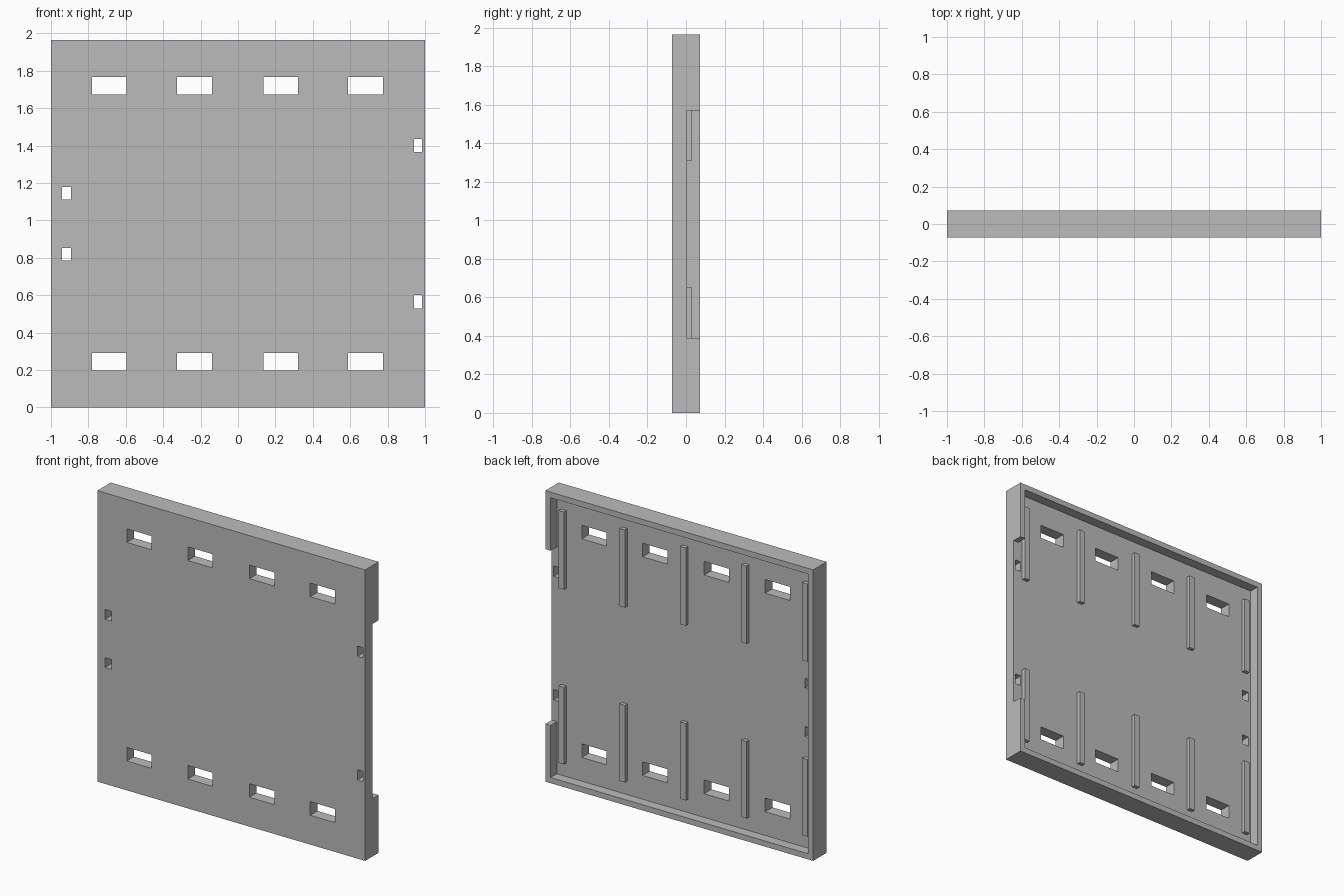
import bpy
import bmesh
from mathutils import Matrix, Vector

cube = bpy.data.objects.get("Cube")
if cube:
    bpy.data.objects.remove(cube, do_unlink=True)

H = 1.965          # panel height
D = 0.0715         # half depth
FACE = 0.005       # back surface of the plate
RIM = 0.038        # rim thickness

grey = bpy.data.materials.new("plain grey")
grey.use_nodes = True
grey.diffuse_color = (0.5, 0.5, 0.5, 1)
grey.node_tree.nodes["Principled BSDF"].inputs["Base Color"].default_value = (0.5, 0.5, 0.5, 1)


def boxes(name, spans):
    """One object made of boxes, each given as (x0, x1, y0, y1, z0, z1)."""
    bm = bmesh.new()
    for x0, x1, y0, y1, z0, z1 in spans:
        mid = Vector((x0 + x1, y0 + y1, z0 + z1)) / 2
        size = Matrix.Diagonal((x1 - x0, y1 - y0, z1 - z0, 1))
        bmesh.ops.create_cube(bm, size=1, matrix=Matrix.Translation(mid) @ size)
    mesh = bpy.data.meshes.new(name)
    bm.to_mesh(mesh)
    bm.free()
    mesh.materials.append(grey)
    obj = bpy.data.objects.new(name, mesh)
    bpy.context.collection.objects.link(obj)
    return obj


def cut(target, name, spans):
    cutter = boxes(name, spans)
    cutter.hide_render = True
    mod = target.modifiers.new(name, "BOOLEAN")
    mod.operation = "DIFFERENCE"
    mod.solver = "EXACT"
    mod.object = cutter
    bpy.context.view_layer.objects.active = target
    bpy.ops.object.modifier_apply(modifier=name)
    bpy.data.objects.remove(cutter, do_unlink=True)


# Panel: a tray with a rim, open at the back
panel = boxes("panel", [(-1, 1, -D, D, 0, H)])
cut(panel, "tray_cavity", [(RIM - 1, 1 - RIM, FACE, 1, RIM, H - RIM)])

# Gap in the left rim
cut(panel, "rim_gap", [(0.9, 1.2, FACE, 1, 0.39, 1.57)])

# Slots near top and bottom, small holes near both sides
slots = [(x - 0.093, x + 0.093, -1, 1, z - 0.046, z + 0.046)
         for x in (-0.688, -0.232, 0.228, 0.682) for z in (0.244, 1.72)]
holes = [(-0.942, -0.894, -1, 1, z - 0.033, z + 0.033) for z in (0.819, 1.145)]
holes += [(0.942, 0.985, -1, 1, z - 0.035, z + 0.035) for z in (0.565, 1.4)]
cut(panel, "slots_and_holes", slots + holes)

# Upright ribs on the back, in two rows
for row, z0, z1 in (("lower", 0.13, 0.65), ("upper", 1.31, 1.835)):
    boxes(row + "_ribs", [(i * 0.455 - 0.02, i * 0.455 + 0.02, FACE - 0.004, 0.031, z0, z1)
                          for i in range(-2, 3)])
